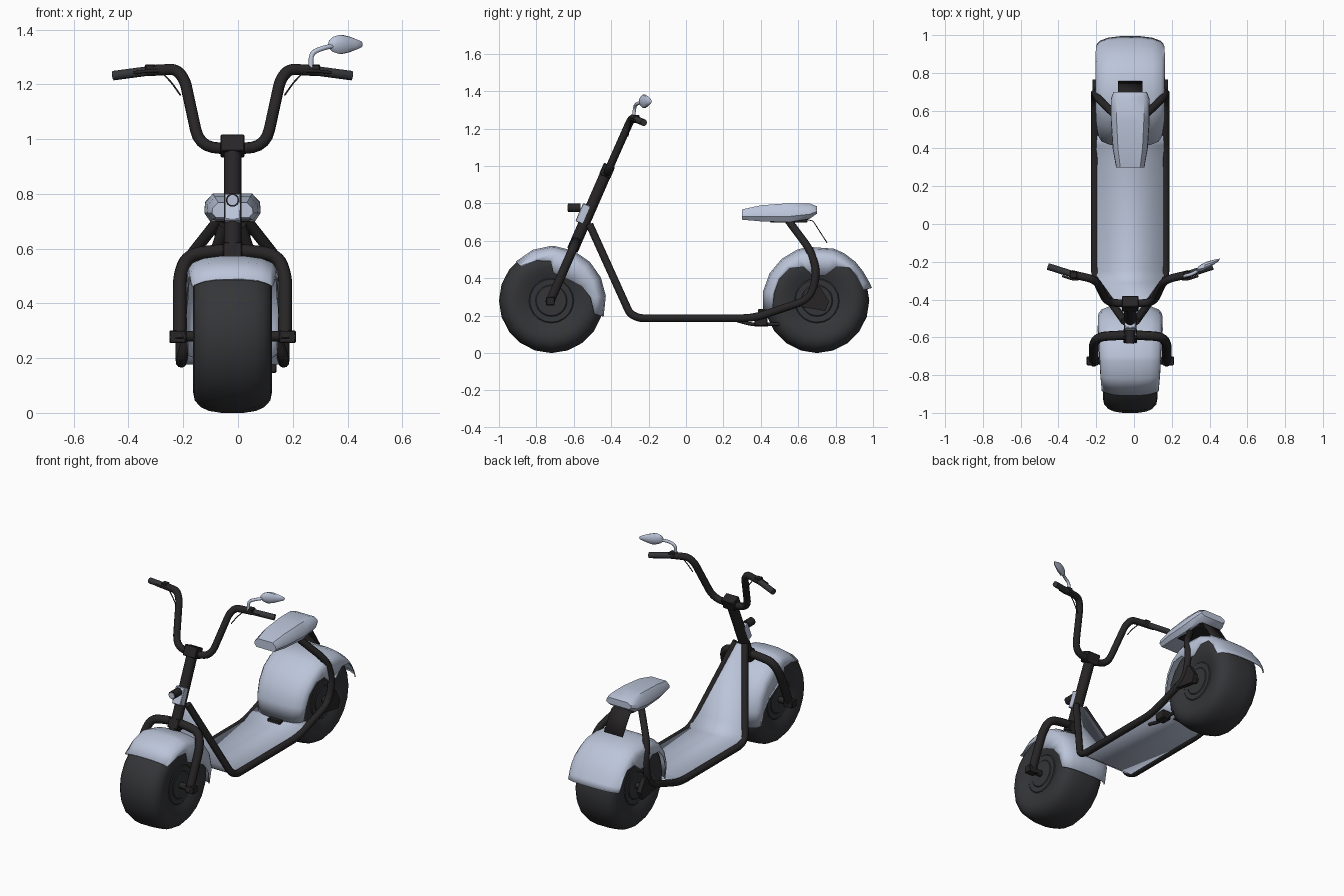
import bpy, bmesh
from math import sin, cos, pi, radians
from mathutils import Vector, Matrix

if "Cube" in bpy.data.objects:
    bpy.data.objects.remove(bpy.data.objects["Cube"])

XC = -0.02                      # vehicle centreline, applied to everything at the end
RAKE = 0.436                    # steering axis slope dy/dz


def mat(name, c):
    m = bpy.data.materials.new(name)
    m.diffuse_color = (*c, 1)
    m.use_nodes = True
    m.node_tree.nodes["Principled BSDF"].inputs["Base Color"].default_value = m.diffuse_color
    return m


BLACK = mat("black_paint", (0.02, 0.018, 0.018))
RUBBER = mat("rubber", (0.035, 0.036, 0.04))
PAINT = mat("pale_blue_grey_paint", (0.50, 0.56, 0.70))


def add(name, bm, m=None, thick=0):
    bmesh.ops.recalc_face_normals(bm, faces=bm.faces)
    me = bpy.data.meshes.new(name)
    bm.to_mesh(me)
    bm.free()
    ob = bpy.data.objects.new(name, me)
    bpy.context.collection.objects.link(ob)
    if m:
        me.materials.append(m)
    if thick:
        s = ob.modifiers.new("thickness", 'SOLIDIFY')
        s.thickness, s.offset = thick, 0
    return ob


def loft(name, rings, m=PAINT, closed=True, loop=False, caps=False, thick=0):
    """Skin a list of equal-length point rings."""
    bm = bmesh.new()
    vs = [[bm.verts.new(p) for p in r] for r in rings]
    n, k = len(vs), len(vs[0])
    for i in range(n if loop else n - 1):
        a, b = vs[i], vs[(i + 1) % n]
        for j in range(k if closed else k - 1):
            q = (j + 1) % k
            bm.faces.new((a[j], a[q], b[q], b[j]))
    if caps:
        bm.faces.new(vs[0])
        bm.faces.new(vs[-1])
    return add(name, bm, m, thick)


def box(name, c, size, m=BLACK, rx=0, bev=0.004):
    bm = bmesh.new()
    bmesh.ops.create_cube(bm, size=1)
    bmesh.ops.scale(bm, vec=size, verts=bm.verts)
    bmesh.ops.bevel(bm, geom=bm.edges[:], offset=bev, segments=1, affect='EDGES')
    bmesh.ops.transform(bm, matrix=Matrix.Translation(c) @ Matrix.Rotation(rx, 4, 'X'), verts=bm.verts)
    return add(name, bm, m)


def tube(name, pts, r, m=BLACK, fillet=0.05):
    """Round tube along a path with filleted corners."""
    P = [Vector(p) for p in pts]
    path = [P[0]]
    for a, b, c in zip(P, P[1:], P[2:]):
        f = min(fillet, (a - b).length * .48, (c - b).length * .48)
        s, e = b + (a - b).normalized() * f, b + (c - b).normalized() * f
        path += [s * (1 - t) ** 2 + b * 2 * t * (1 - t) + e * t * t for t in (0, .2, .4, .6, .8, 1)]
    path.append(P[-1])
    cu = bpy.data.curves.new(name, 'CURVE')
    cu.dimensions, cu.bevel_depth, cu.bevel_resolution, cu.use_fill_caps = '3D', r, 3, True
    sp = cu.splines.new('POLY')
    sp.points.add(len(path) - 1)
    for q, p in zip(sp.points, path):
        q.co = (*p, 1)
    tmp = bpy.data.objects.new(name + "_path", cu)
    bpy.context.collection.objects.link(tmp)
    bm = bmesh.new()
    bm.from_mesh(tmp.to_mesh())
    bpy.data.objects.remove(tmp)
    return add(name, bm, m)


def wheel(name, y, z):
    half = [(.128, .0), (.128, .08), (.124, .085), (.126, .115), (.122, .12), (.132, .145), (.142, .18),
            (.144, .205), (.138, .235), (.115, .26), (.085, .273), (.04, .28)]
    prof = half + [(-x, r) for x, r in reversed(half)]
    rings = [[(x, y + max(r, .001) * cos(a), z + max(r, .001) * sin(a)) for x, r in prof]
             for a in (i * 2 * pi / 20 for i in range(20))]
    return loft(name, rings, RUBBER, closed=False, loop=True)


def fender(name, y, z, spec):
    """spec rows: angle, skirt inner radius, half width, radial flare."""
    rings = []
    for a, ri, w, f in spec:
        a = radians(a)
        h = [(w, ri), (w * .99, max(ri, .245) + f * .5), (w * .9, .266 + f), (w * .66, .282 + f), (w * .3, .29 + f)]
        h += [(-x, r) for x, r in reversed(h)]
        rings.append([(x, y + r * cos(a), z + r * sin(a)) for x, r in h])
    return loft(name, rings, closed=False, thick=.005)


# wheels and fenders
wheel("front_wheel", -.72, .28)
wheel("rear_wheel", .70, .28)
fender("front_fender", -.72, .28,
       [(132, .25, .148, -.01), (110, .228, .156, -.003), (91, .212, .16, 0), (86, .15, .162, 0), (65, .14, .165, 0),
        (45, .15, .168, 0), (25, .18, .17, 0), (5, .21, .168, 0), (-17, .24, .16, 0)])
fender("rear_fender", .70, .28,
       [(13, .255, .175, .01), (20, .25, .18, .004), (32, .25, .182, 0), (45, .248, .182, 0), (60, .21, .182, 0),
        (72, .14, .182, 0), (100, .14, .182, 0), (112, .195, .182, 0), (130, .225, .18, 0), (150, .232, .172, 0),
        (170, .232, .165, 0), (190, .24, .155, 0)])


# steering stem, fork and handlebar all lie on the raked axis
def rake(x, z, dy=0):
    return (x, -.725 + (z - .28) * RAKE + dy, z)


tube("steering_stem", [rake(0, .55), rake(0, .98)], .032)
tube("fork", [rake(x, z) for x, z in
              [(-.193, .265), (-.193, .50), (-.165, .575), (-.06, .592), (.06, .592), (.165, .575),
               (.193, .50), (.193, .265)]], .025, fillet=.06)
box("fork_crown", rake(0, .585), (.07, .06, .06), BLACK, -.41)
box("handlebar_clamp", rake(0, .975), (.088, .064, .066), BLACK, -.41)
bar = [(0, -.42, .967), (.12, -.42, .967), (.174, -.31, 1.215), (.205, -.29, 1.256), (.31, -.265, 1.25)]
tube("handlebar", [(-x, y, z) for x, y, z in bar[:0:-1]] + bar[1:], .021, fillet=.075)

for s, side in ((-1, "left"), (1, "right")):
    tube(side + "_grip", [(s * .30, -.268, 1.25), (s * .435, -.225, 1.232)], .018, RUBBER)
    tube(side + "_brake_lever", [(s * .26, -.29, 1.25), (s * .30, -.295, 1.25), (s * .36, -.275, 1.243)], .006)
    box(side + "_switch_box", (s * .3, -.268, 1.256), (.04, .037, .034), BLACK)
    tube(side + "_cable", [(s * .26, -.29, 1.245), (s * .225, -.3, 1.21), (s * .19, -.31, 1.16)], .003)
    box(side + "_front_axle_block", (s * .2, -.725, .278), (.062, .046, .046), BLACK)
    # side frame rail: down tube, deck rail, rear riser and seat strut
    tube(side + "_frame_rail",
         [(s * .03, -.515, .685), (s * .182, -.3, .21), (s * .187, -.25, .186), (s * .187, .36, .186),
          (s * .188, .67, .29), (s * .188, .70, .44), (s * .172, .665, .55), (s * .05, .55, .705)],
         .021, fillet=.07)
    # triangular rear axle plate
    tri = [(.60, .25), (.745, .225), (.765, .275), (.72, .35), (.67, .35)]
    loft(side + "_rear_axle_plate", [[(s * x, y, z) for y, z in tri] for x in (.172, .2)], BLACK, caps=True)
tube("rear_axle", [(-.19, .70, .28), (.19, .70, .28)], .02)
tube("front_axle", [(-.2, -.725, .28), (.2, -.725, .28)], .02)

# deck and leg shield panel, nearly as wide as the rails
deck = [(-.512, .68, .032), (-.322, .265, .17), (-.295, .218, .18), (-.25, .19, .187),
        (.34, .19, .187), (.42, .212, .187), (.47, .228, .185)]
loft("deck_panel", [[(-w, y, z), (w, y, z)] for y, z, w in deck], closed=False, thick=.026)

# seat, its support and the plate bracket behind it
seat = []
for y, w, b, t in [(.30, .075, .713, .768), (.40, .093, .704, .79), (.55, .103, .70, .801),
                   (.66, .103, .717, .80), (.70, .088, .745, .785)]:
    h = [(w * .8, b), (w, b + (t - b) * .3), (w * .97, b + (t - b) * .65), (w * .7, t)]
    seat.append([(x, y, z) for x, z in h] + [(-x, y, z) for x, z in reversed(h)])
loft("seat", seat, caps=True)
box("seat_base", (0, .55, .708), (.13, .2, .02), BLACK)
loft("plate_bracket", [[(-.065, y, z), (.065, y, z)] for y, z in [(.62, .722), (.68, .705), (.755, .588)]],
     BLACK, closed=False, thick=.005)

# headlight on its bracket
box("headlight_bracket", (0, -.55, .745), (.06, .045, .105), PAINT, -.41)
tube("headlight", [(0, -.63, .777), (0, -.565, .777)], .025)
tube("headlight_lens", [(0, -.634, .777), (0, -.625, .777)], .019, PAINT)

# mirror on the right bar
tube("mirror_stem", [(.287, -.28, 1.255), (.287, -.275, 1.315), (.33, -.265, 1.333), (.375, -.235, 1.342)],
     .009, PAINT, .03)
head = []
for x, y, r in [(.355, -.236, .016), (.37, -.232, .029), (.395, -.224, .037), (.425, -.212, .03),
                (.455, -.198, .018), (.472, -.19, .01)]:
    head.append([(x + .35 * r * cos(a), y + .7 * r * cos(a), 1.346 + r * sin(a))
                 for a in (i * pi / 5 for i in range(10))])
loft("mirror_head", head, caps=True)

# stand and pivot under the rear of the deck
tube("stand", [(.13, .27, .175), (.13, .36, .15), (.13, .50, .155)], .01)
box("stand_pivot", (.13, .40, .17), (.06, .07, .05), BLACK)
box("motor_latch", (0, .41, .21), (.09, .05, .05), BLACK)

# shift onto the measured centreline and shade
for ob in bpy.data.objects:
    ob.data.transform(Matrix.Translation((XC, 0, 0)))
    ob.select_set(True)
    bpy.context.view_layer.objects.active = ob
bpy.ops.object.shade_smooth_by_angle(angle=radians(38))
